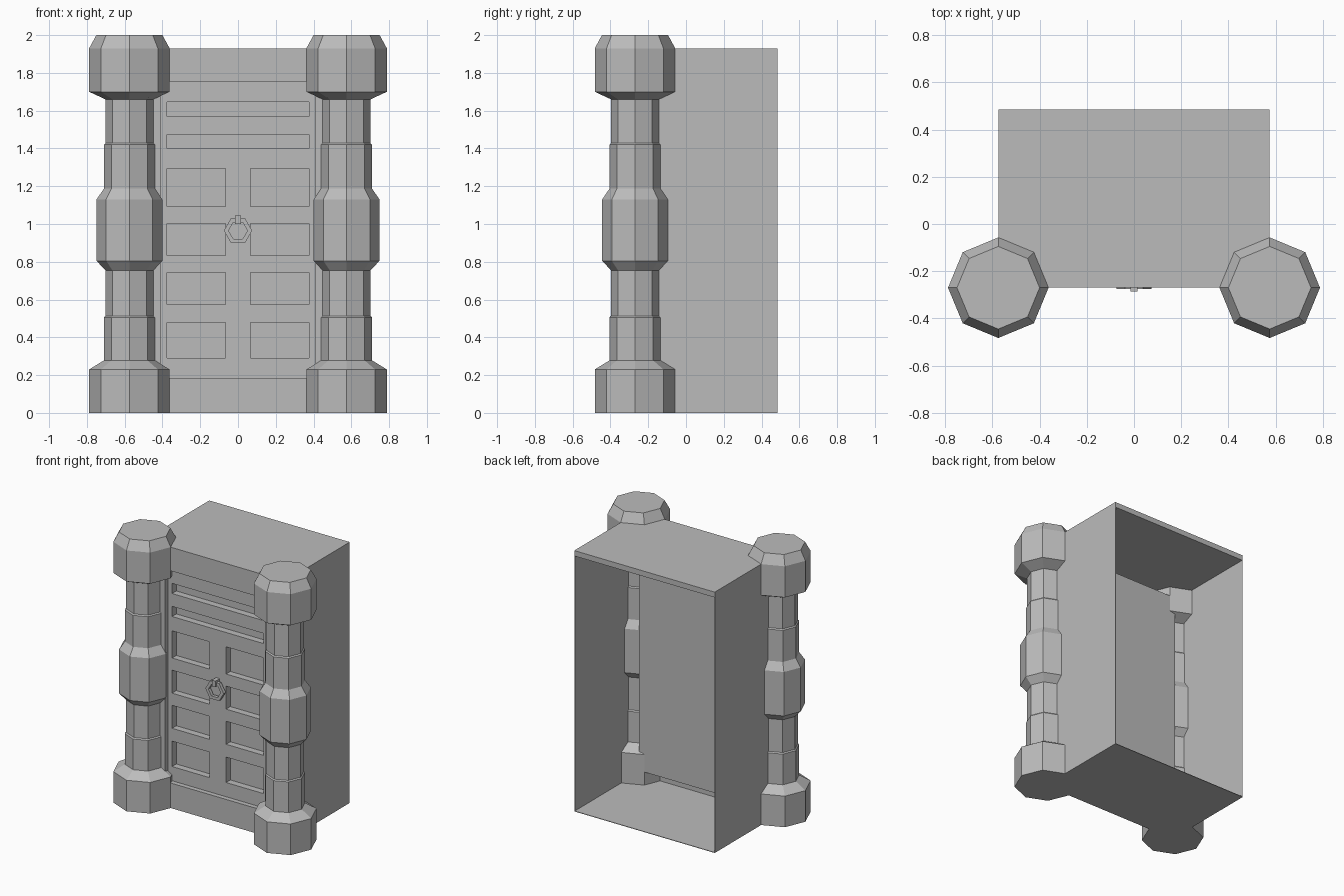
import bpy, bmesh
from math import cos, sin, pi

cube = bpy.data.objects.get("Cube")
if cube:
    bpy.data.objects.remove(cube, do_unlink=True)

# One plain stone-grey material
grey = bpy.data.materials.new("stone_grey")
grey.use_nodes = True
grey.diffuse_color = (0.5, 0.5, 0.5, 1)
bsdf = next(n for n in grey.node_tree.nodes if n.type == 'BSDF_PRINCIPLED')
bsdf.inputs["Base Color"].default_value = (0.5, 0.5, 0.5, 1)


def finish(name, bm):
    bmesh.ops.recalc_face_normals(bm, faces=bm.faces)
    mesh = bpy.data.meshes.new(name)
    bm.to_mesh(mesh)
    bm.free()
    mesh.materials.append(grey)
    obj = bpy.data.objects.new(name, mesh)
    bpy.context.collection.objects.link(obj)
    return obj


def boxes(name, extents):
    """One object from boxes given as ((x0, x1), (y0, y1), (z0, z1))."""
    bm = bmesh.new()
    for ext in extents:
        new = bmesh.ops.create_cube(bm, size=1)["verts"]
        for v in new:
            for i, (lo, hi) in enumerate(ext):
                v.co[i] = lo if v.co[i] < 0 else hi
    return finish(name, bm)


def carve(obj, extents):
    """Cut boxes out of an object, then drop the cutter."""
    cutter = boxes("cutter", extents)
    cutter.hide_render = True
    mod = obj.modifiers.new("cut", 'BOOLEAN')
    mod.operation = 'DIFFERENCE'
    mod.solver = 'EXACT'
    mod.object = cutter
    bpy.context.view_layer.objects.active = obj
    bpy.ops.object.modifier_apply(modifier=mod.name)
    bpy.data.objects.remove(cutter, do_unlink=True)


def bridge(bm, rings, closed=False):
    """Join successive vertex rings with quads."""
    pairs = list(zip(rings, rings[1:]))
    if closed:
        pairs.append((rings[-1], rings[0]))
    for a, b in pairs:
        n = len(a)
        for i in range(n):
            j = (i + 1) % n
            bm.faces.new((a[i], a[j], b[j], b[i]))


HALF, FRONT, BACK, TOP = 0.575, -0.27, 0.485, 1.93
WALL = 0.004      # sheet thickness
DOOR = -0.235     # front plane of the door

# Open-backed housing
for side, name in ((-1, "right_wall"), (1, "left_wall")):
    xs = sorted((side * HALF, side * (HALF - WALL)))
    boxes(name, [(xs, (FRONT, BACK), (0, TOP))])
boxes("floor", [((-HALF, HALF), (FRONT, BACK), (0, WALL))])
boxes("roof", [((-HALF, HALF), (FRONT, BACK), (TOP - 0.04, TOP))])

# Door frame with its opening
frame = boxes("door_frame", [((-HALF, HALF), (FRONT, DOOR), (0, TOP))])
carve(frame, [((-0.41, 0.41), (-1, 1), (0.185, 1.755))])

# Door slab with sunken panels
door = boxes("door", [((-0.47, 0.47), (DOOR, -0.12), (0.1, 1.82))])
sunk = (-0.5, DOOR + 0.05)
panels = [((-0.375, 0.375), sunk, z) for z in ((1.57, 1.645), (1.4, 1.475))]
for z in ((0.29, 0.478), (0.573, 0.743), (0.833, 1.003), (1.093, 1.294)):
    panels += [((-0.375, -0.067), sunk, z), ((0.067, 0.375), sunk, z)]
carve(door, panels)

# Octagonal columns: (radius, height) from the ground up
PROFILE = [(0.213, 0), (0.213, 0.23), (0.135, 0.278), (0.135, 0.505),
           (0.127, 0.513), (0.127, 0.755), (0.174, 0.805), (0.174, 1.13),
           (0.135, 1.187), (0.135, 1.42), (0.127, 1.428), (0.127, 1.66),
           (0.213, 1.70), (0.213, 1.93), (0.175, 2.0)]
for side, name in ((-1, "right_column"), (1, "left_column")):
    bm = bmesh.new()
    rings = [[bm.verts.new((side * HALF + r * cos(k * pi / 4),
                            FRONT + r * sin(k * pi / 4), z)) for k in range(8)]
             for r, z in PROFILE]
    bridge(bm, rings)
    bm.faces.new(rings[0])
    bm.faces.new(rings[-1])
    finish(name, bm)

# Hexagonal knocker ring hanging from a staple
bm = bmesh.new()
section = [(0.075, -0.25), (0.075, -0.275), (0.05, -0.275), (0.05, -0.25)]
bridge(bm, [[bm.verts.new((r * cos(k * pi / 3), y, 0.965 + r * sin(k * pi / 3)))
             for r, y in section] for k in range(6)], closed=True)
finish("knocker_ring", bm)
boxes("knocker_staple", [((-0.015, 0.015), (-0.285, DOOR), (1.0, 1.045))])
